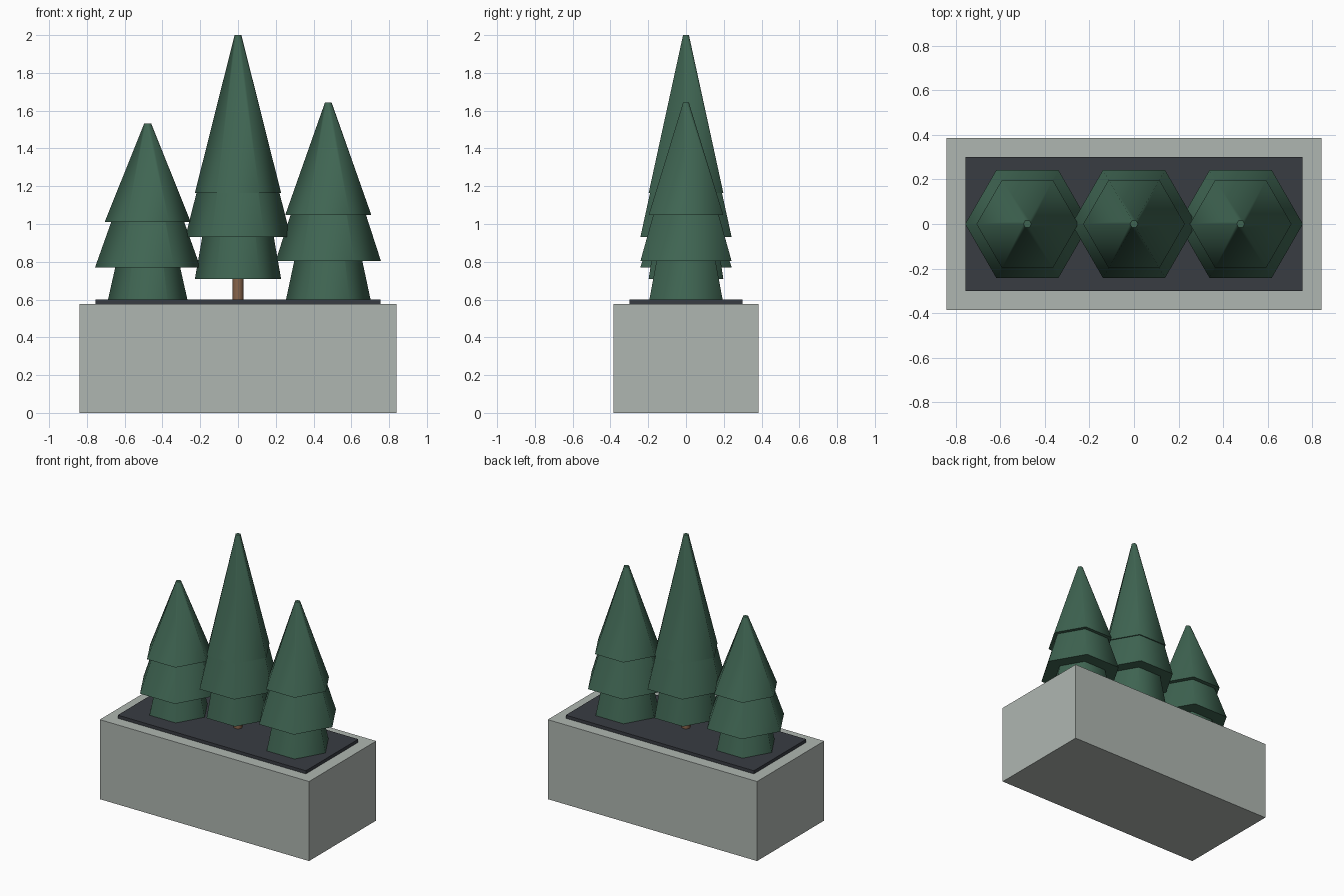
import bpy, bmesh, math
from mathutils import Matrix

if "Cube" in bpy.data.objects:
    bpy.data.objects.remove(bpy.data.objects["Cube"])


def material(name, rgb):
    m = bpy.data.materials.new(name)
    m.diffuse_color = (*rgb, 1)
    m.use_nodes = True
    m.node_tree.nodes["Principled BSDF"].inputs["Base Color"].default_value = m.diffuse_color
    return m


STONE = material("pale_stone", (0.43, 0.47, 0.44))
SOIL = material("dark_soil", (0.04, 0.045, 0.055))
GREEN = material("fir_green", (0.05, 0.13, 0.085))
BARK = material("bark", (0.25, 0.13, 0.07))


def finish(bm, name, mat, smooth=False):
    mesh = bpy.data.meshes.new(name)
    bm.to_mesh(mesh)
    bm.free()
    mesh.materials.append(mat)
    ob = bpy.data.objects.new(name, mesh)
    bpy.context.collection.objects.link(ob)
    if smooth:
        bpy.ops.object.select_all(action='DESELECT')
        ob.select_set(True)
        bpy.context.view_layer.objects.active = ob
        bpy.ops.object.shade_smooth_by_angle(angle=math.radians(65))
    return ob


def box(name, sx, sy, z0, z1, mat):
    bm = bmesh.new()
    m = Matrix.Translation((0, 0, (z0 + z1) / 2)) @ Matrix.Diagonal((sx, sy, z1 - z0, 1))
    bmesh.ops.create_cube(bm, size=1, matrix=m)
    return finish(bm, name, mat)


def cone(bm, x, z0, z1, r0, r1, sides):
    # a corner of the polygon points along x
    m = Matrix.Translation((x, 0, (z0 + z1) / 2)) @ Matrix.Rotation(math.pi / 2, 4, 'Z')
    bmesh.ops.create_cone(bm, cap_ends=True, segments=sides, radius1=r0,
                          radius2=r1, depth=z1 - z0, matrix=m)


# planter and soil
box("planter", 1.68, 0.77, 0, 0.577, STONE)
box("soil", 1.51, 0.60, 0.56, 0.60, SOIL)

# trees: name, x, bottoms of the three tiers, tip height
TREES = [
    ("left", -0.478, (0.52, 0.77, 1.01), 1.533),
    ("middle", 0.0, (0.71, 0.93, 1.165), 2.0),
    ("right", 0.478, (0.58, 0.803, 1.047), 1.642),
]
for name, x, bottoms, tip in TREES:
    # stacked six-sided tiers sharing one tip, each lower one nested in the next
    bm = bmesh.new()
    for i, (z, r) in enumerate(zip(bottoms, (0.228, 0.279, 0.228))):
        cone(bm, x, z, tip - 0.02 * (2 - i), r, 0.018 - 0.004 * (2 - i), 6)
    finish(bm, name + "_tree_foliage", GREEN, True)
    # trunk
    bm = bmesh.new()
    cone(bm, x, 0.5, bottoms[0] + 0.1, 0.029, 0.029, 8)
    finish(bm, name + "_tree_trunk", BARK, True)
